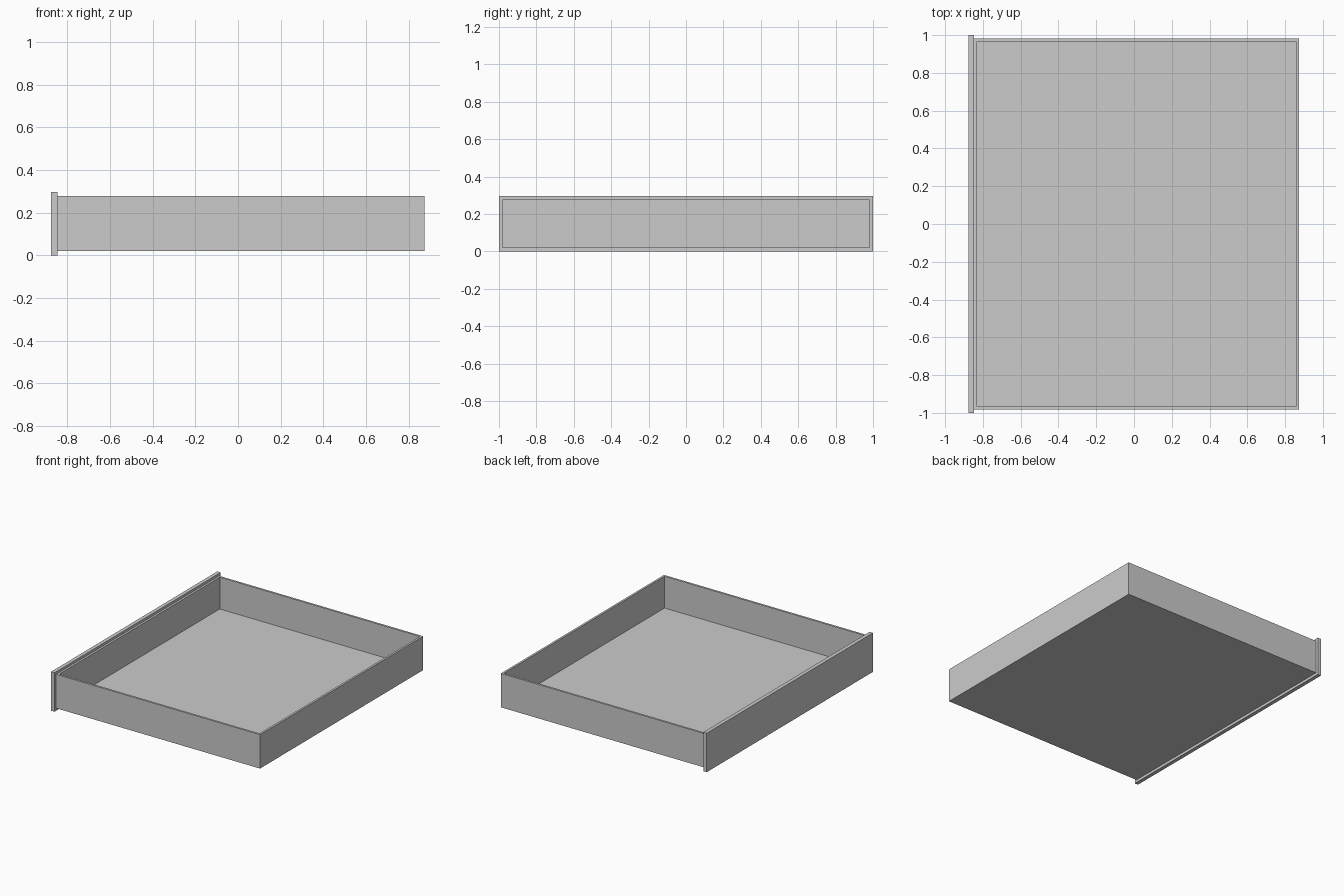
import bpy
import bmesh
from mathutils import Vector

cube = bpy.data.objects.get("Cube")
if cube:
    bpy.data.objects.remove(cube, do_unlink=True)

GREY = (0.6, 0.6, 0.6, 1.0)
grey = bpy.data.materials.new("plain grey")
grey.use_nodes = True
grey.diffuse_color = GREY
grey.node_tree.nodes["Principled BSDF"].inputs["Base Color"].default_value = GREY


def add_box(name, low, high):
    """Create a box between two opposite corners; return its bmesh-built object."""
    low, high = Vector(low), Vector(high)
    bm = bmesh.new()
    bmesh.ops.create_cube(bm, size=1)
    bmesh.ops.scale(bm, vec=high - low, verts=bm.verts)
    bmesh.ops.translate(bm, vec=(low + high) / 2, verts=bm.verts)
    return finish(name, bm)


def finish(name, bm):
    mesh = bpy.data.meshes.new(name)
    bm.to_mesh(mesh)
    bm.free()
    mesh.materials.append(grey)
    obj = bpy.data.objects.new(name, mesh)
    bpy.context.collection.objects.link(obj)
    return obj


WALL = 0.016
X0, X1, Y = -0.846, 0.873, 0.982
BOTTOM, TOP = 0.02, 0.278

# Open tray: inset the top face of a box and push it down to the floor
tray = add_box("drawer_tray", (X0, -Y, BOTTOM), (X1, Y, TOP))
bm = bmesh.new()
bm.from_mesh(tray.data)
top_face = max(bm.faces, key=lambda f: f.calc_center_median().z)
bmesh.ops.inset_region(bm, faces=[top_face], thickness=WALL, use_even_offset=True)
walls = bmesh.ops.extrude_face_region(bm, geom=[top_face])
floor = [v for v in walls["geom"] if isinstance(v, bmesh.types.BMVert)]
bmesh.ops.translate(bm, vec=(0, 0, BOTTOM + WALL - TOP), verts=floor)
if top_face.is_valid:
    bmesh.ops.delete(bm, geom=[top_face], context='FACES_ONLY')
bmesh.ops.recalc_face_normals(bm, faces=bm.faces)
bm.to_mesh(tray.data)
bm.free()

# Face panel, slightly larger than the tray on every side
add_box("drawer_front_panel", (-0.875, -1, 0), (X0, 1, 0.297))
